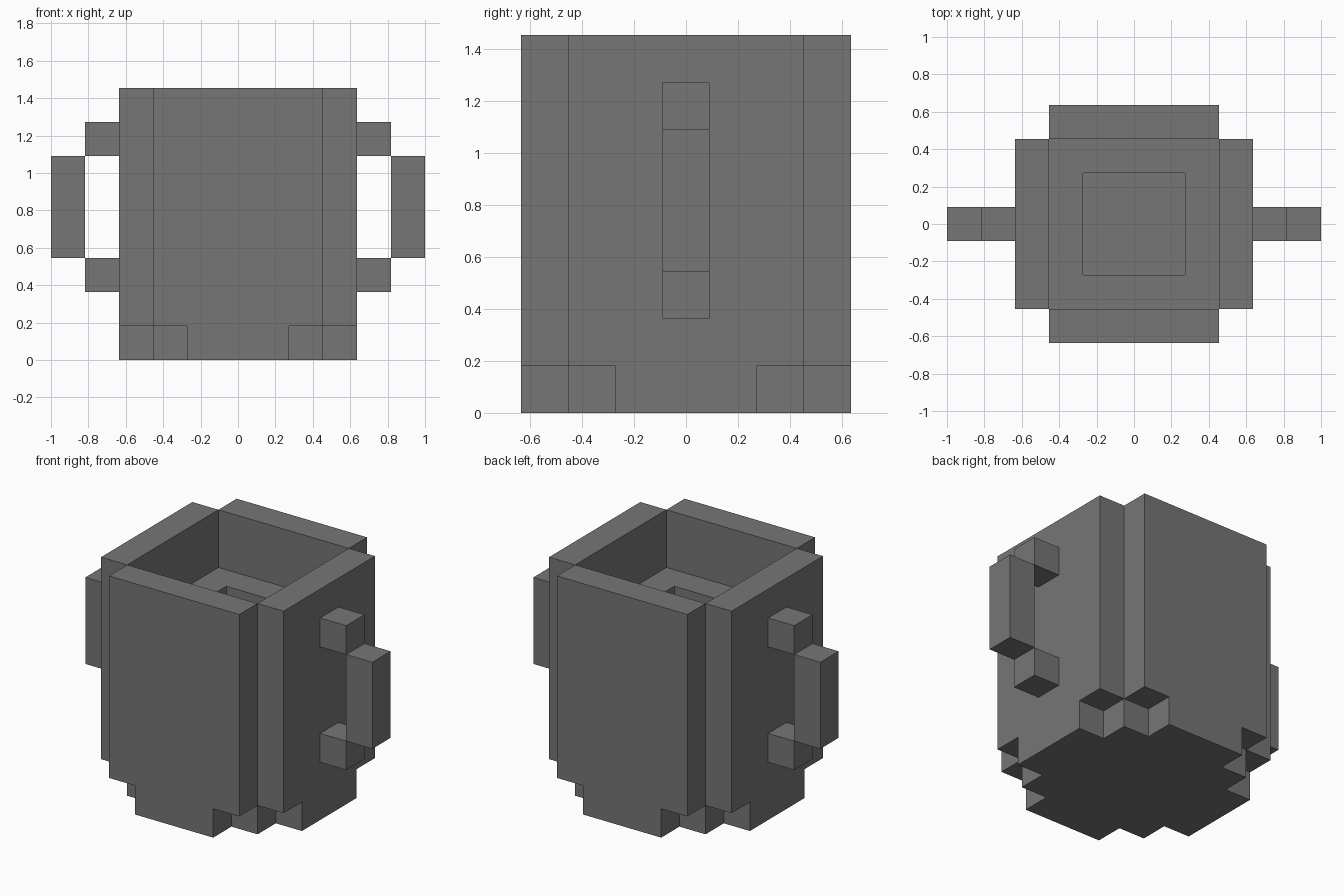
import bpy
import bmesh

cube = bpy.data.objects.get("Cube")
if cube:
    bpy.data.objects.remove(cube, do_unlink=True)

U = 2 / 11  # edge of one block; all sizes below are in blocks

grey = bpy.data.materials.new("stone grey")
grey.use_nodes = True
GREY = (0.18, 0.18, 0.18, 1)
grey.diffuse_color = GREY
grey.node_tree.nodes["Principled BSDF"].inputs["Base Color"].default_value = GREY


def turn(p, quarters):
    """Rotate a plan point by quarter turns about z."""
    x, y = p
    for _ in range(quarters):
        x, y = -y, x
    return x, y


def prism(name, outline, z0, z1):
    """Extrude a counter-clockwise plan outline from z0 to z1."""
    bm = bmesh.new()
    base = bm.faces.new([bm.verts.new((x * U, y * U, z0 * U)) for x, y in outline])
    top = bmesh.ops.extrude_face_region(bm, geom=[base], use_keep_orig=True)
    verts = [v for v in top["geom"] if isinstance(v, bmesh.types.BMVert)]
    bmesh.ops.translate(bm, verts=verts, vec=(0, 0, (z1 - z0) * U))
    bmesh.ops.recalc_face_normals(bm, faces=bm.faces)
    mesh = bpy.data.meshes.new(name)
    bm.to_mesh(mesh)
    bm.free()
    mesh.materials.append(grey)
    obj = bpy.data.objects.new(name, mesh)
    bpy.context.collection.objects.link(obj)
    return obj


def rect(x0, x1, y0, y1):
    return [(x0, y0), (x1, y0), (x1, y1), (x0, y1)]


# Stepped round base slab, closing the pot from below
quadrant = [(3.5, -1.5), (3.5, 1.5), (2.5, 1.5), (2.5, 2.5), (1.5, 2.5)]
prism("base", [turn(p, q) for q in range(4) for p in quadrant], 0, 1)

# Four outer walls, and a thicker inner lining that stops below the rim
for q, side in enumerate(("front", "left", "back", "right")):
    wall = rect(-2.5, 2.5, -3.5, -2.5)
    lining = rect(-2.5, 1.5, -2.5, -1.5)
    prism(side + "_wall", [turn(p, q) for p in wall], 1, 8)
    prism(side + "_lining", [turn(p, q) for p in lining], 1, 6)

# Handles: two brackets and an upright grip on each side
for q, side in ((0, "left"), (2, "right")):
    for part, x, z0, z1 in (("upper_bracket", 3.5, 6, 7),
                            ("grip", 4.5, 3, 6),
                            ("lower_bracket", 3.5, 2, 3)):
        outline = [turn(p, q) for p in rect(x, x + 1, -0.5, 0.5)]
        prism(f"{side}_handle_{part}", outline, z0, z1)
